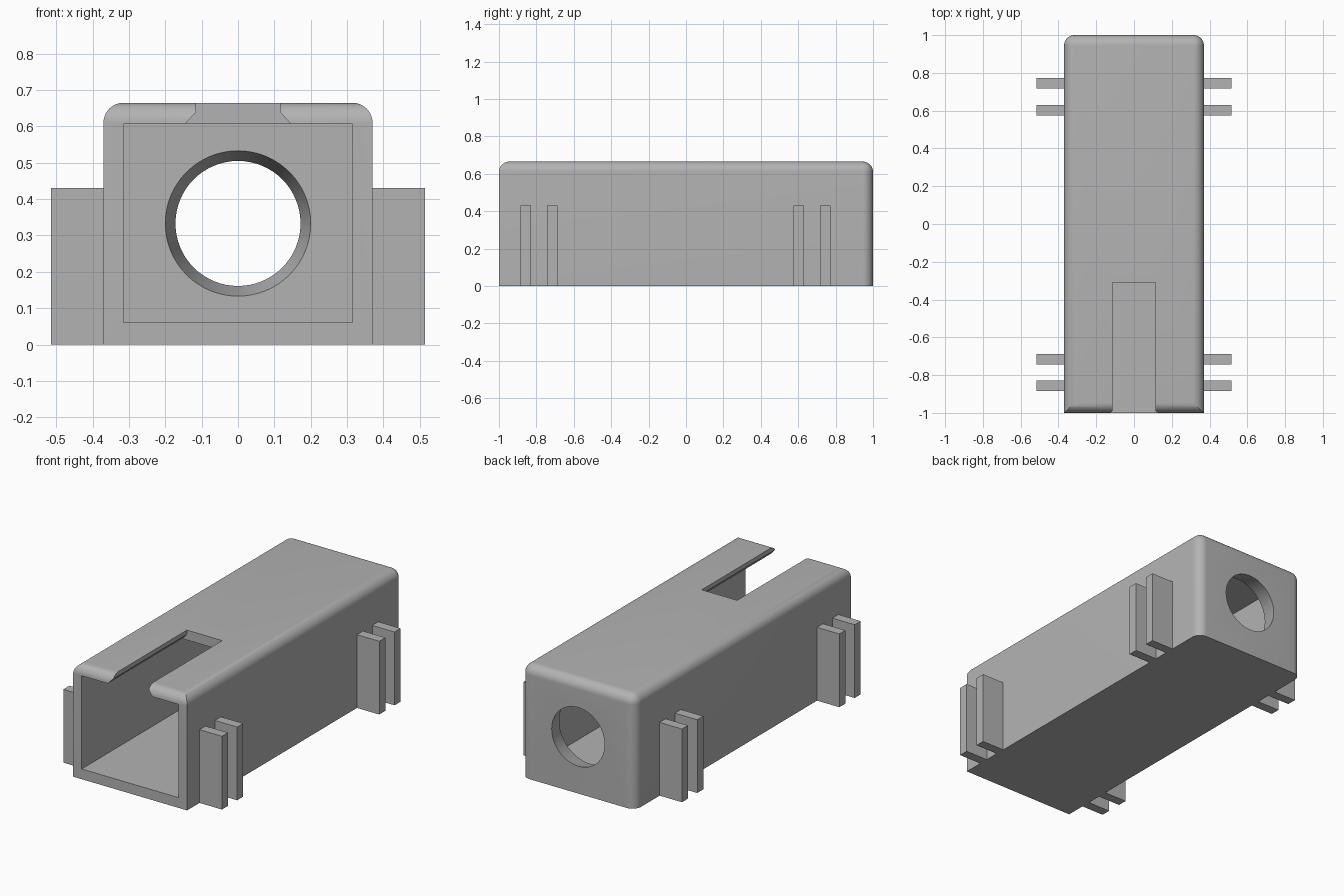
import bpy, bmesh, math
from mathutils import Matrix

if "Cube" in bpy.data.objects:
    bpy.data.objects.remove(bpy.data.objects["Cube"], do_unlink=True)

HALF_W, HEIGHT, ROUND = 0.37, 0.665, 0.055

grey = bpy.data.materials.new("plain grey")
grey.use_nodes = True
grey.diffuse_color = (0.45, 0.45, 0.45, 1)
grey.node_tree.nodes["Principled BSDF"].inputs["Base Color"].default_value = grey.diffuse_color


def add_object(name, bm):
    bmesh.ops.recalc_face_normals(bm, faces=bm.faces)
    mesh = bpy.data.meshes.new(name)
    bm.to_mesh(mesh)
    bm.free()
    mesh.materials.append(grey)
    obj = bpy.data.objects.new(name, mesh)
    bpy.context.collection.objects.link(obj)
    return obj


def box(x0, x1, y0, y1, z0, z1):
    bm = bmesh.new()
    centre = Matrix.Translation(((x0 + x1) / 2, (y0 + y1) / 2, (z0 + z1) / 2))
    size = Matrix.Diagonal((x1 - x0, y1 - y0, z1 - z0, 1))
    bmesh.ops.create_cube(bm, size=1, matrix=centre @ size)
    return bm


def cut(target, cutter):
    cutter.hide_render = True
    mod = target.modifiers.new("cut", 'BOOLEAN')
    mod.operation, mod.solver, mod.object = 'DIFFERENCE', 'EXACT', cutter
    bpy.context.view_layer.objects.active = target
    bpy.ops.object.modifier_apply(modifier=mod.name)
    bpy.data.objects.remove(cutter, do_unlink=True)


# Housing: rounded along the top rim and the two rear uprights
bm = box(-HALF_W, HALF_W, -1, 1, 0, HEIGHT)
rounded = []
for e in bm.edges:
    a, b = (v.co for v in e.verts)
    top = min(a.z, b.z) > HEIGHT - 0.01
    rear_upright = min(a.y, b.y) > 0.9 and abs(a.z - b.z) > 0.1
    if top or rear_upright:
        rounded.append(e)
bmesh.ops.bevel(bm, geom=rounded, offset=ROUND, offset_type='OFFSET',
                segments=10, profile=0.5, affect='EDGES')
housing = add_object("housing", bm)

# Cavity open to the front
cut(housing, add_object("cavity_cutter", box(-0.315, 0.315, -1.2, 0.89, 0.06, 0.607)))

# Top slot with chamfered undersides
half = [(0.145, 0.5), (0.145, 0.607), (0.115, 0.64), (0.115, 0.8)]
outline = half + [(-x, z) for x, z in reversed(half)]
bm = bmesh.new()
face = bm.faces.new([bm.verts.new((x, -1.2, z)) for x, z in outline])
ext = bmesh.ops.extrude_face_region(bm, geom=[face])
bmesh.ops.translate(bm, vec=(0, 1.2 - 0.31, 0),
                    verts=[g for g in ext["geom"] if isinstance(g, bmesh.types.BMVert)])
cut(housing, add_object("slot_cutter", bm))

# Tapered hole through the rear wall, narrower outside
bm = bmesh.new()
slope = (0.2 - 0.172) / 0.11
place = Matrix.Translation((0, 0.945, 0.333)) @ Matrix.Rotation(-math.pi / 2, 4, 'X')
bmesh.ops.create_cone(bm, cap_ends=True, segments=64, depth=0.2,
                      radius1=0.186 + slope * 0.1, radius2=0.186 - slope * 0.1, matrix=place)
cut(housing, add_object("hole_cutter", bm))

bpy.ops.object.select_all(action='DESELECT')
housing.select_set(True)
bpy.context.view_layer.objects.active = housing
bpy.ops.object.shade_smooth_by_angle(angle=math.radians(30))

# Paired side fins, front and rear
for side, sign in (("left", 1), ("right", -1)):
    for i, y in enumerate((-0.857, -0.715, 0.603, 0.745)):
        x0, x1 = sorted((sign * HALF_W, sign * 0.515))
        place_name = "front" if y < 0 else "rear"
        add_object(f"{place_name}_{side}_fin_{i % 2 + 1}",
                   box(x0, x1, y - 0.028, y + 0.028, 0, 0.43))
